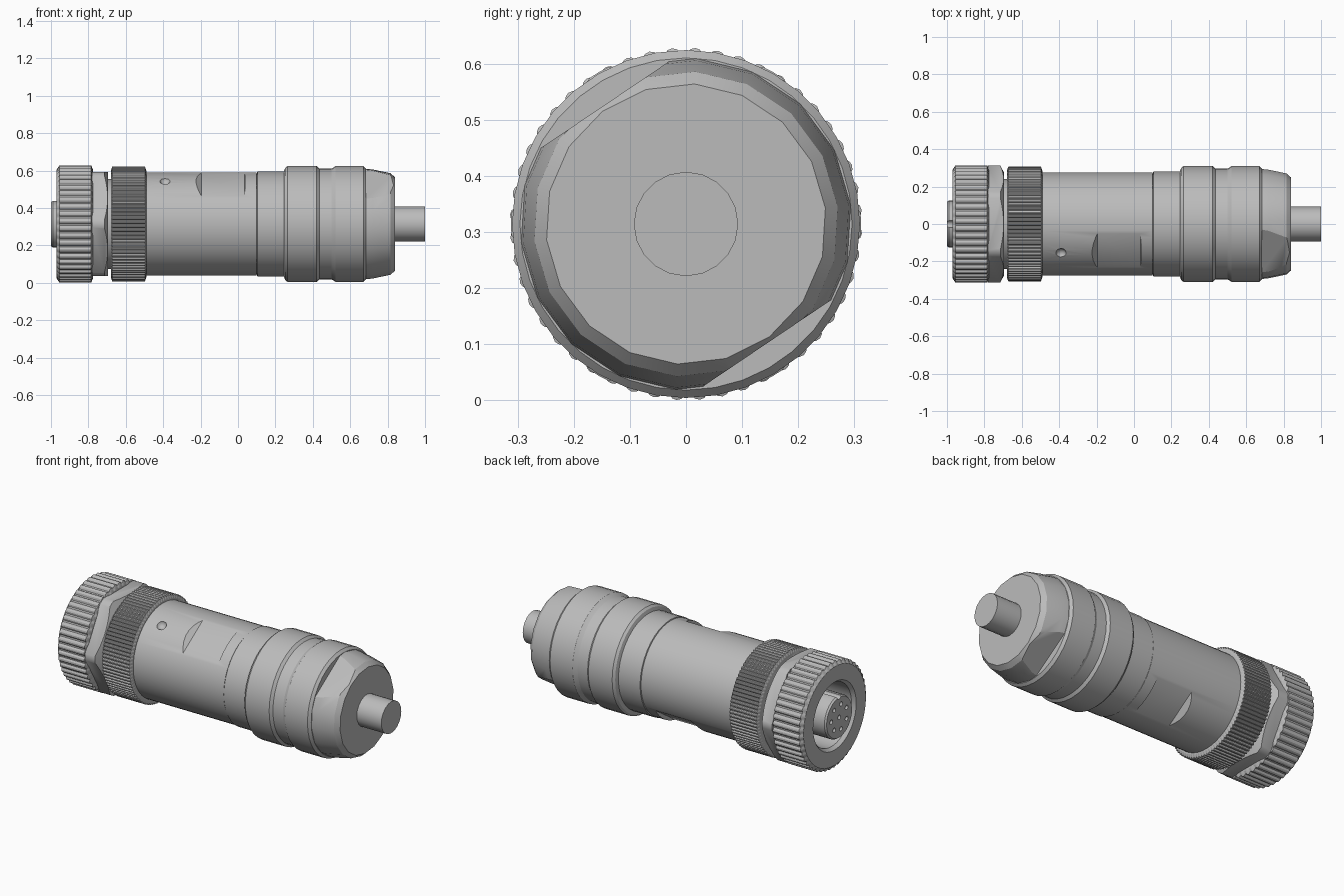
import bpy, bmesh
from math import sin, cos, pi, radians
from mathutils import Vector, Matrix

if "Cube" in bpy.data.objects:
    bpy.data.objects.remove(bpy.data.objects["Cube"])

AXIS = 0.314                                  # height of the long axis
FLAT = Vector((0, -0.56, 0.83)).normalized()  # direction of the spanner flats

grey = bpy.data.materials.new("satin grey")
grey.use_nodes = True
COLOUR = (0.5, 0.5, 0.5, 1)
grey.diffuse_color = COLOUR
grey.node_tree.nodes["Principled BSDF"].inputs["Base Color"].default_value = COLOUR


def finish(name, bm):
    """Turn a bmesh built around the x axis into a placed object."""
    bmesh.ops.recalc_face_normals(bm, faces=bm.faces)
    bmesh.ops.translate(bm, verts=bm.verts, vec=(0, 0, AXIS))
    mesh = bpy.data.meshes.new(name)
    bm.to_mesh(mesh)
    bm.free()
    mesh.materials.append(grey)
    ob = bpy.data.objects.new(name, mesh)
    bpy.context.collection.objects.link(ob)
    return ob


def smooth(ob):
    bpy.ops.object.select_all(action='DESELECT')
    ob.select_set(True)
    bpy.context.view_layer.objects.active = ob
    bpy.ops.object.shade_smooth_by_angle(angle=radians(28))


def lathe(profile, segments, phase=0, closed=False, ribs=0, depth=0, rib_from=9):
    """Spin (x, radius) points about the x axis, optionally with lengthwise ribs."""
    bm = bmesh.new()
    wave = (0, 0, 0.8, 1, 0.8) if ribs else (0,)
    count = ribs * len(wave) or segments
    rings = []
    for x, r in profile:
        ring = []
        for i in range(count):
            a = phase + 2 * pi * i / count
            q = r + depth * wave[i % len(wave)] * (r >= rib_from)
            ring.append(bm.verts.new((x, q * cos(a), q * sin(a))))
        rings.append(ring)
    pairs = list(zip(rings, rings[1:]))
    if closed:
        pairs.append((rings[-1], rings[0]))
    else:
        bm.faces.new(rings[0])
        bm.faces.new(rings[-1])
    for a, b in pairs:
        for i in range(count):
            j = (i + 1) % count
            bm.faces.new((a[i], a[j], b[j], b[i]))
    return bm


def slice_off(bm, point, normal):
    """Cut away everything beyond a plane and close the opening."""
    cut = bmesh.ops.bisect_plane(bm, geom=bm.verts[:] + bm.edges[:] + bm.faces[:],
                                 plane_co=point, plane_no=normal, clear_outer=True)
    edges = [e for e in cut["geom_cut"] if isinstance(e, bmesh.types.BMEdge)]
    bmesh.ops.holes_fill(bm, edges=edges)


def carve(ob, cutter):
    mod = ob.modifiers.new("carve", 'BOOLEAN')
    mod.operation = 'DIFFERENCE'
    mod.solver = 'EXACT'
    mod.object = cutter
    cutter.hide_render = True
    bpy.context.view_layer.objects.active = ob
    bpy.ops.object.modifier_apply(modifier=mod.name)
    bpy.data.objects.remove(cutter)


# Knurled coupling nut with an open socket
nut = lathe([(-0.70, 0.2), (-0.775, 0.2), (-0.775, 0.29), (-0.785, 0.303),
             (-0.955, 0.303), (-0.97, 0.29), (-0.97, 0.2), (-0.95, 0.185),
             (-0.72, 0.185)], 0, closed=True, ribs=48, depth=0.011, rib_from=0.3)
smooth(finish("coupling_nut", nut))

# Hexagonal collar behind the nut, with a chamfered rear edge
collar = lathe([(-0.78, 0.312), (-0.715, 0.312), (-0.695, 0.275)], 72)
for k in range(6):
    a = radians(30 + 60 * k)
    n = Vector((0, cos(a), sin(a)))
    slice_off(collar, n * 0.279, n)
collar = finish("hex_collar", collar)
carve(collar, finish("collar_bore", lathe([(-0.9, 0.185), (-0.71, 0.185)], 48)))
smooth(collar)

# Contact insert with its key slot and contact holes
insert = finish("contact_insert", lathe([(-0.72, 0.125), (-0.99, 0.125), (-1.0, 0.118)], 36))
spots = [(0, 0)] + [(0.075 * cos(2 * pi * k / 7), 0.075 * sin(2 * pi * k / 7)) for k in range(7)]
for y, z in spots:
    hole = lathe([(-1.1, 0.013), (-0.96, 0.013)], 12)
    bmesh.ops.translate(hole, verts=hole.verts, vec=(0, y, z))
    carve(insert, finish("contact_hole", hole))
slot = lathe([(-1.1, 0.018), (-0.8, 0.018)], 12)
bmesh.ops.translate(slot, verts=slot.verts, vec=(0, 0, 0.125))
carve(insert, finish("key_slot", slot))
smooth(insert)

# Neck and finely knurled grip ring
smooth(finish("neck", lathe([(-0.72, 0.24), (-0.66, 0.24)], 36)))
ring = lathe([(-0.68, 0.285), (-0.672, 0.298), (-0.498, 0.298), (-0.49, 0.285)],
             0, ribs=90, depth=0.009, rib_from=0.29)
smooth(finish("grip_ring", ring))

# Main sleeve with two spanner flats and a marker dimple
body = finish("main_sleeve", lathe([(-0.5, 0.276), (0.1, 0.276)], 48))
for side in (1, -1):
    # Trapezoid cutter: sloped end walls, floor at the depth of the flat
    bm = bmesh.new()
    across = FLAT.cross(Vector((1, 0, 0)))
    outline = [(-0.195, 0.253), (0.035, 0.253), (0.042, 0.32), (-0.28, 0.32)]
    faces = [[bm.verts.new(Vector((x, 0, 0)) + FLAT * d * side + across * w)
              for x, d in outline] for w in (-0.3, 0.3)]
    bm.faces.new(faces[0])
    bm.faces.new(faces[1])
    for i in range(4):
        j = (i + 1) % 4
        bm.faces.new((faces[0][i], faces[0][j], faces[1][j], faces[1][i]))
    carve(body, finish("flat_cutter", bm))
bm = bmesh.new()
bmesh.ops.create_icosphere(bm, subdivisions=2, radius=0.03,
                           matrix=Matrix.Translation(Vector((-0.39, 0, 0)) + FLAT * 0.285))
carve(body, finish("dimple_cutter", bm))
smooth(body)

# Rear sleeve: seam, two raised bands and the waist between them
rear = lathe([(0.1, 0.27), (0.104, 0.28), (0.245, 0.28), (0.252, 0.3), (0.265, 0.31),
              (0.42, 0.31), (0.435, 0.296), (0.5, 0.296), (0.512, 0.303), (0.522, 0.31),
              (0.67, 0.31), (0.685, 0.296)], 36)
smooth(finish("rear_sleeve", rear))

# Tapered clamping cap with two flats
cap = lathe([(0.68, 0.296), (0.72, 0.292), (0.815, 0.272), (0.84, 0.25)], 18, phase=radians(6.5))
for n in (FLAT, -FLAT):
    slice_off(cap, n * 0.257, n)
smooth(finish("clamping_cap", cap))

# Cable stub
smooth(finish("cable", lathe([(0.83, 0.093), (1.0, 0.093)], 20)))
